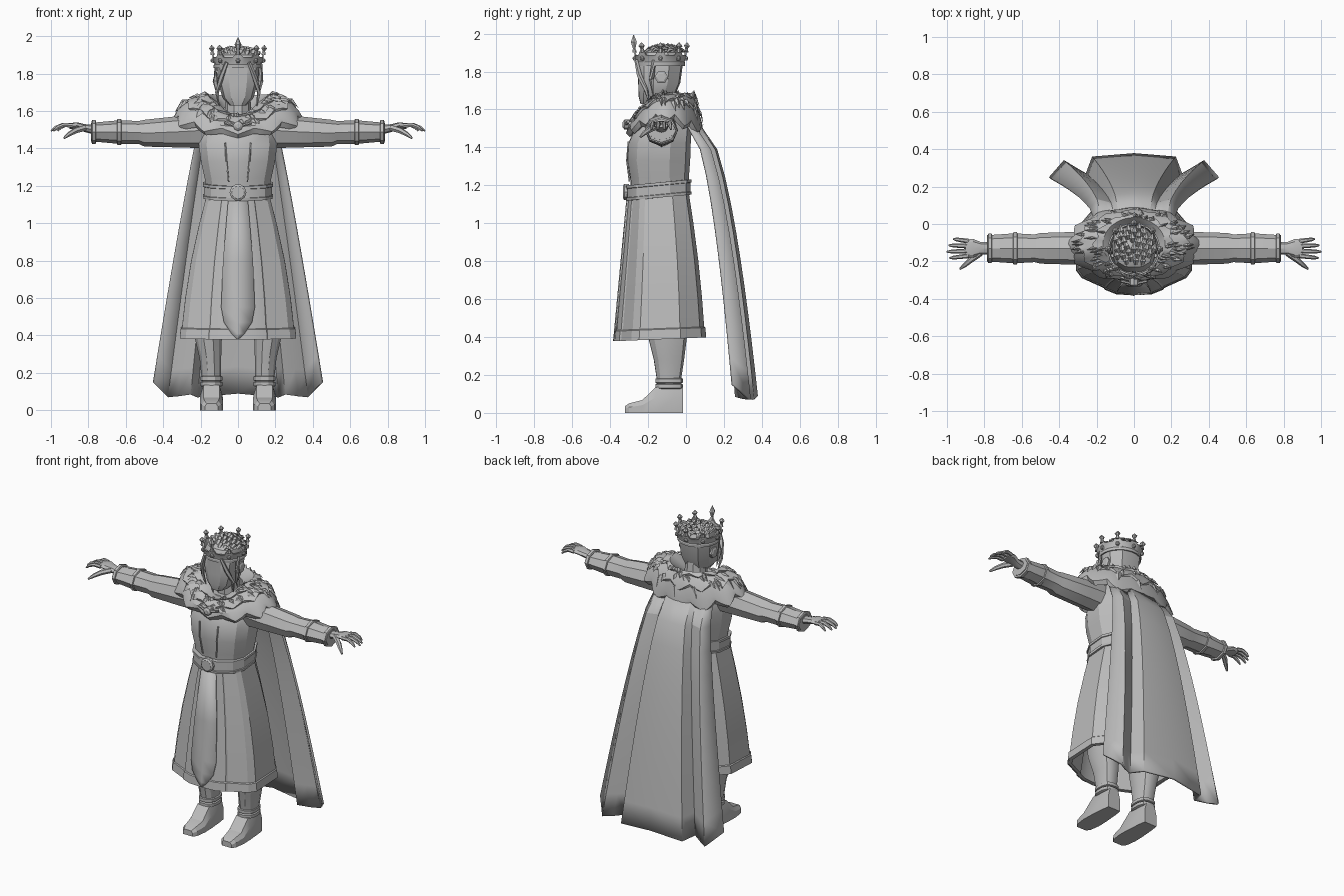
import bpy, bmesh, math, random
from math import sin, cos, pi, radians
from mathutils import Vector

random.seed(4)
cube = bpy.data.objects.get("Cube")
if cube:
    bpy.data.objects.remove(cube, do_unlink=True)

grey = bpy.data.materials.new("plain_grey")
grey.use_nodes = True
colour = (0.5, 0.5, 0.5, 1)
grey.diffuse_color = colour
grey.node_tree.nodes["Principled BSDF"].inputs["Base Color"].default_value = colour


def build(name, verts, faces, angle=28, thick=0):
    """Make a clean mesh object with sharp edges kept."""
    me = bpy.data.meshes.new(name)
    me.from_pydata([tuple(v) for v in verts], [], faces)
    bm = bmesh.new()
    bm.from_mesh(me)
    bmesh.ops.remove_doubles(bm, verts=bm.verts, dist=0.0001)
    bmesh.ops.recalc_face_normals(bm, faces=bm.faces)
    bm.to_mesh(me)
    bm.free()
    me.materials.append(grey)
    me.shade_smooth()
    me.set_sharp_from_angle(angle=radians(angle))
    ob = bpy.data.objects.new(name, me)
    bpy.context.scene.collection.objects.link(ob)
    if thick:
        mod = ob.modifiers.new("thickness", 'SOLIDIFY')
        mod.thickness = thick
        mod.offset = 0
    return ob


def loft(name, rings, closed=True, caps=True, **kw):
    """Skin a list of equal point rings."""
    n = len(rings[0])
    verts = [p for ring in rings for p in ring]
    faces = []
    for r in range(len(rings) - 1):
        for i in range(n if closed else n - 1):
            j = (i + 1) % n
            faces.append((r * n + i, r * n + j, (r + 1) * n + j, (r + 1) * n + i))
    if closed and caps:
        faces.append(tuple(range(n)))
        faces.append(tuple(range((len(rings) - 1) * n, len(rings) * n)))
    return build(name, verts, faces, **kw)


def plan(half, z, hw, front, back, tilt=0):
    """Symmetric horizontal ring from a unit half outline."""
    mid, hd = (front + back) / 2, (back - front) / 2
    right = [Vector((u * hw, mid + v * hd, z + tilt * v)) for u, v in half]
    left = [Vector((-p.x, p.y, p.z)) for p in right[-2:0:-1]]
    return right + left


def tube(name, path, radii, sides=6, flat=1, **kw):
    """Tapered tube along a path."""
    path = [Vector(p) for p in path]
    rings = []
    for i, p in enumerate(path):
        way = path[min(i + 1, len(path) - 1)] - path[max(i - 1, 0)]
        q = way.to_track_quat('Z', 'Y')
        rings.append([p + q @ Vector((cos(2 * pi * k / sides) * radii[i],
                                      sin(2 * pi * k / sides) * radii[i] * flat, 0))
                      for k in range(sides)])
    return loft(name, rings, **kw)


def mix(a, b, t):
    return a + (b - a) * t


# Tunic: skirt with folded hem, bodice and belt
SKIRT = [(0, -1), (.3, -.98), (.5, -.88), (.52, -.84), (.9, -.62), (1, -.45),
         (1, .45), (.7, .9), (.3, 1), (0, 1)]


def skirt_ring(z, grow=0.0):
    t = (1.16 - z) / 0.77
    bulge = 0.02 * sin(pi * t)
    return plan(SKIRT, z, mix(.165, .305, t) + bulge + grow,
                mix(-.303, -.375, t) - grow, mix(.015, .1, t) + bulge / 2 + grow, .01 * t)


loft("skirt", [skirt_ring(z) for z in (1.18, 1, .8, .6, .39)]
     + [skirt_ring(.39, -.02), skirt_ring(.65, -.03)])
loft("skirt_hem", [skirt_ring(.388, .001), skirt_ring(.388, .006),
                   skirt_ring(.44, .006), skirt_ring(.445, .001)], caps=False)

panel = []
for z, w in ((1.13, .052), (.8, .08), (.55, .09), (.47, .075), (.41, .035), (.38, .004)):
    y = skirt_ring(z)[0].y - .004
    panel.append([(-w, y + .004, z), (0, y, z), (w, y + .004, z)])
loft("front_panel", panel, closed=False, thick=.009)

BODY = [(0, -1), (.35, -.98), (.8, -.7), (1, -.3), (1, .35), (.75, .85), (.35, 1), (0, 1)]
loft("bodice", [plan(BODY, *r) for r in (
    (1.18, .168, -.29, .015), (1.24, .178, -.295, .015), (1.33, .198, -.31, .022),
    (1.42, .21, -.305, .025), (1.5, .2, -.27, .03), (1.58, .15, -.2, 0))])
for s, side in ((1, "left"), (-1, "right")):
    tube(side + "_bodice_seam", [(s * .05, -.298, 1.22), (s * .062, -.311, 1.33),
                                 (s * .068, -.304, 1.43)], [.005] * 3, 4)

loft("belt", [plan(BODY, z, .172 + g, -.303 - g, .016 + g, .016) for z, g in (
    (1.135, 0), (1.135, .012), (1.15, .014), (1.152, .009), (1.198, .009),
    (1.2, .014), (1.215, .014), (1.215, 0))])
tube("belt_buckle", [(0, -.3, 1.165), (0, -.325, 1.165), (0, -.333, 1.165)],
     [.045, .045, .034], 10)


# Fur collar: layered tiers with ragged edges
def collar_point(a, t, lift=0.0):
    def curve(keys):
        for (t0, v0), (t1, v1) in zip(keys, keys[1:]):
            if t <= t1:
                return mix(v0, v1, (t - t0) / (t1 - t0))
        return keys[-1][1] + (t - 1) * -.25
    flank = sin(a) ** 2
    side = curve([(0, 1.64), (.3, 1.69), (.75, 1.645), (1, 1.55)])
    front = curve([(0, 1.58), (.5, 1.57), (1, 1.49)])
    back = curve([(0, 1.66), (.3, 1.68), (.7, 1.6), (1, 1.47)])
    end = front if cos(a) > 0 else back
    reach = mix(.1, .2, t) if cos(a) > 0 else mix(.12, .2, t)
    grow = lift * .5
    return Vector((sin(a) * (mix(.1, .35, t) + grow), -.11 - cos(a) * (reach + grow),
                   mix(end, side, flank) + lift))


SEGS = 72
tiers = [(0, -.03, 0), (0, 0, 0), (.25, .008, 0), (.42, .012, .05), (.42, 0, .03),
         (.6, .008, 0), (.74, .012, .06), (.74, 0, .04), (.88, .008, 0),
         (.99, 0, .07), (.97, -.03, .05), (.7, -.06, 0)]
loft("fur_collar", [[collar_point(2 * pi * i / SEGS, t + jag * (abs(i % 6 - 3) / 1.5 - 1), lift)
                     for i in range(SEGS)] for t, lift, jag in tiers], caps=False)

verts, faces = [], []
for k in range(90):
    a, t = random.uniform(0, 2 * pi), random.uniform(.25, .8)
    w, b = random.uniform(.05, .09), len(verts)
    verts += [collar_point(a, t - .12, .002), collar_point(a - w, t, .008),
              collar_point(a, t, .02), collar_point(a + w, t, .008),
              collar_point(a + w / 2, t + .14, .016)]
    faces += [(b, b + 1, b + 2), (b, b + 2, b + 3),
              (b + 1, b + 4, b + 2), (b + 2, b + 4, b + 3)]
build("fur_tufts", verts, faces)
tube("collar_clasp", [(0, -.29, 1.52), (0, -.325, 1.52), (0, -.335, 1.52)],
     [.026, .026, .012], 8)
tube("clasp_bar", [(-.07, -.305, 1.535), (0, -.322, 1.518), (.07, -.305, 1.535)], [.008] * 3)

# Cape: open folded section that widens and swings back
TOP = [(.2, .0), (.17, .03), (.13, .03), (.1, .035), (.08, .055), (0, .06)]
END = [(.45, .245), (.375, .335), (.32, .3), (.255, .265), (.22, .355), (0, .372)]
DROP = [.15, .07, .075, .085, .07, .09]
rows = []
for k in range(11):
    s = k / 10
    half = []
    for (x0, y0), (x1, y1), low in zip(TOP, END, DROP):
        half.append(Vector((mix(x0, x1, s ** .9), mix(y0, y1, s ** .5), mix(1.53, low, s))))
    rows.append(half + [Vector((-p.x, p.y, p.z)) for p in half[-2::-1]])
loft("cape", rows, closed=False, thick=.014, angle=20)

# Head and neck
HEAD = [(0, -1), (.45, -.98), (.85, -.72), (1, -.2), (1, .4), (.6, .93), (0, 1)]
loft("head", [plan(HEAD, *r) for r in (
    (1.63, .045, -.24, -.12), (1.67, .083, -.25, -.06), (1.74, .103, -.252, -.03),
    (1.85, .115, -.255, -.015), (1.9, .1, -.23, -.04), (1.925, .05, -.18, -.09))])
tube("neck", [(0, -.1, 1.54), (0, -.11, 1.7)], [.075, .065], 10)

# Hair: swept clumps on the crown of the head and locks framing the face
for k in range(34):
    a, r = k * 2.4, .1 * math.sqrt((k + 1) / 34)
    base = Vector((r * sin(a), -.135 - r * cos(a), 1.925 - 3 * r * r))
    tube("hair_clump", [base, base + Vector((.01 * sin(a), .02, .018)),
                        base + Vector((.02 * sin(a), .055, .004))],
         [.012, .016, .002], 5, .6)
for s, side in ((1, "left"), (-1, "right")):
    tube(side + "_front_lock", [(s * .06, -.262, 1.86), (s * .09, -.245, 1.78),
                                (s * .112, -.21, 1.7), (s * .1, -.19, 1.62)],
         [.01, .014, .011, .002], 5)
    tube(side + "_side_lock", [(s * .118, -.17, 1.86), (s * .122, -.18, 1.76),
                               (s * .105, -.17, 1.66)], [.012, .014, .002], 5)
    tube(side + "_ear", [(s * .1, -.13, 1.77), (s * .118, -.13, 1.77), (s * .124, -.13, 1.77)],
         [.036, .036, .024], 6)


# Crown: scalloped band, finials and studs
def crown_ring(r, z, peak=0.0):
    return [Vector((r * sin(a), -.135 - r * cos(a), z + peak * max(0, cos(8 * a)) ** 2))
            for a in [2 * pi * i / 64 for i in range(64)]]


loft("crown_band", [crown_ring(.122, 1.83), crown_ring(.13, 1.83), crown_ring(.131, 1.845),
                    crown_ring(.128, 1.85), crown_ring(.135, 1.88),
                    crown_ring(.14, 1.888, .04), crown_ring(.131, 1.888, .04),
                    crown_ring(.122, 1.83)], caps=False)
for k in range(8):
    a = k * pi / 4
    out = Vector((sin(a), -cos(a), 0))
    centre = Vector((0, -.135, 0))
    extra = .04 if k == 0 else 0
    up = lambda r, z: centre + out * r + Vector((0, 0, z))
    tube("crown_finial", [up(.136, 1.9), up(.138, 1.922), up(.14, 1.936 + extra / 2),
                          up(.141, 1.953 + extra)], [.014, .008, .018, .002], 6)
    tube("crown_stud", [up(.128, 1.868), up(.14, 1.87), up(.146, 1.87)], [.013, .013, .005], 6)


# Arms, hands, legs and boots
def arm_ring(s, x, hy, low, high):
    mid, hz = (low + high) / 2, (high - low) / 2
    return [Vector((s * x, -.13 + hy * cos(k * pi / 4), mid + hz * sin(k * pi / 4)))
            for k in range(8)]


for s, side in ((1, "left"), (-1, "right")):
    loft(side + "_sleeve", [arm_ring(s, *r) for r in (
        (.14, .085, 1.4, 1.6), (.3, .088, 1.405, 1.575), (.5, .082, 1.41, 1.553),
        (.53, .074, 1.424, 1.547), (.64, .08, 1.425, 1.55), (.785, .07, 1.438, 1.537))])
    for x, g in ((.635, .08), (.77, .072)):
        loft(side + "_sleeve_band", [arm_ring(s, x + dx, g + e, 1.488 - .8 * g - e, 1.488 + .8 * g + e)
                                     for dx, e in ((-.012, 0), (-.009, .006), (.009, .006), (.012, 0))])
    loft(side + "_palm", [arm_ring(s, *r) for r in (
        (.77, .034, 1.475, 1.525), (.82, .034, 1.488, 1.53),
        (.86, .05, 1.503, 1.54), (.9, .047, 1.505, 1.535))])
    for k, tip in enumerate((.965, .99, 1, .985)):
        y = -.092 - .026 * k
        reach = Vector((s * (tip - .885), .012 - .008 * k, 0))
        start = Vector((s * .885, y, 1.522))
        tube(side + "_finger", [start, start + reach * .45 + Vector((0, 0, .004)),
                                start + reach * .8 - Vector((0, 0, .01)),
                                start + reach - Vector((0, 0, .028))],
             [.013, .012, .01, .005])
    tube(side + "_thumb", [(s * .82, -.155, 1.51), (s * .87, -.19, 1.495),
                           (s * .905, -.22, 1.475), (s * .93, -.24, 1.455)],
         [.017, .016, .012, .006])

    shin = lambda z, cx, hw, f, b: [p + Vector((s * cx, 0, 0)) for p in plan(BODY, z, hw, f, b)]
    loft(side + "_leg", [shin(.62, .16, .08, -.22, .02), shin(.4, .16, .074, -.2, .005),
                         shin(.28, .148, .058, -.17, -.01), shin(.15, .142, .05, -.15, -.03)])
    for z in (.14, .17):
        loft(side + "_boot_strap", [shin(z + dz, .142, .054 + g, -.158 - g, -.02 + g)
                                    for dz, g in ((-.014, -.004), (-.01, .004), (.01, .004), (.014, -.004))])
    foot = []
    for y, hw, top in ((-.322, .035, .035), (-.3, .052, .05), (-.23, .062, .068),
                       (-.16, .06, .135), (-.06, .052, .14), (-.015, .045, .135)):
        foot.append([Vector((s * .142 + u * hw, y, v * top)) for u, v in
                     ((-1, 0), (1, 0), (1, .6), (.7, 1), (-.7, 1), (-1, .6))])
    loft(side + "_boot", foot)
